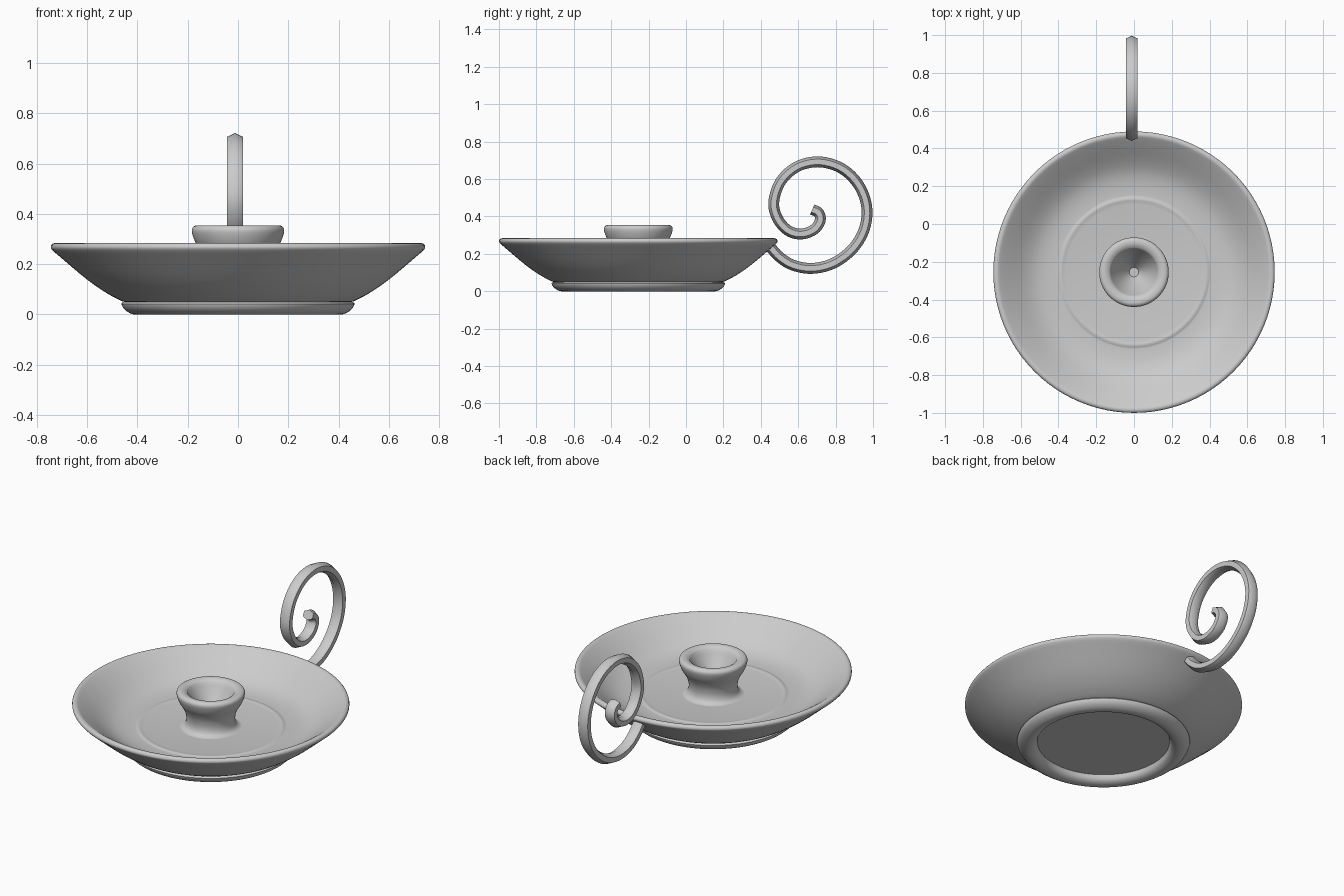
import bpy, bmesh, math
from mathutils import Vector

if "Cube" in bpy.data.objects:
    bpy.data.objects.remove(bpy.data.objects["Cube"])

CENTRE_Y = -0.255


def smooth_path(pts, steps):
    """Catmull-Rom curve through 2D points."""
    p = [Vector(q) for q in pts]
    p = [2 * p[0] - p[1]] + p + [2 * p[-1] - p[-2]]
    out = []
    for i in range(1, len(p) - 2):
        a, b, c, d = p[i - 1:i + 3]
        for s in range(steps):
            t = s / steps
            out.append(0.5 * (2 * b + (c - a) * t + (2 * a - 5 * b + 4 * c - d) * t * t
                              + (3 * b - a - 3 * c + d) * t ** 3))
    return out + [p[-2]]


def finish(name, bm, angle):
    bmesh.ops.recalc_face_normals(bm, faces=bm.faces)
    me = bpy.data.meshes.new(name)
    bm.to_mesh(me)
    bm.free()
    ob = bpy.data.objects.new(name, me)
    bpy.context.collection.objects.link(ob)
    bpy.ops.object.select_all(action='DESELECT')
    ob.select_set(True)
    bpy.context.view_layer.objects.active = ob
    bpy.ops.object.shade_smooth_by_angle(angle=math.radians(angle))
    return ob


def lathe(name, profile, segments=96):
    """Revolve (radius, z) points about the dish axis; ends on the axis close up."""
    bm = bmesh.new()
    verts = [bm.verts.new((r, 0, z)) for r, z in profile]
    edges = [bm.edges.new(e) for e in zip(verts, verts[1:])]
    bmesh.ops.spin(bm, geom=verts + edges, cent=(0, 0, 0), axis=(0, 0, 1),
                   angle=2 * math.pi, steps=segments, use_duplicate=False)
    bmesh.ops.remove_doubles(bm, verts=bm.verts, dist=1e-5)
    bmesh.ops.translate(bm, verts=bm.verts, vec=(0, CENTRE_Y, 0))
    return finish(name, bm, 40)


# Dish: recessed underside, rounded foot, flared wall, rolled rim, floor with a faint raised ring
foot = smooth_path([(0.355, 0.04), (0.366, 0.015), (0.39, 0.001), (0.42, 0.001),
                    (0.45, 0.018), (0.464, 0.042), (0.452, 0.05)], 3)
wall = smooth_path([(0.46, 0.052), (0.52, 0.083), (0.60, 0.138), (0.70, 0.222),
                    (0.74, 0.257), (0.744, 0.272), (0.737, 0.281), (0.724, 0.283),
                    (0.708, 0.275), (0.66, 0.241), (0.59, 0.19), (0.53, 0.157),
                    (0.47, 0.141), (0.408, 0.136), (0.396, 0.138), (0.385, 0.14),
                    (0.374, 0.138), (0.362, 0.136)], 3)
lathe("dish", [(0, 0.04)] + [tuple(p) for p in foot + wall] + [(0, 0.136)])

# Candle holder: waisted stem with a thick rounded lip and a tapering socket
stem = smooth_path([(0.18, 0.134), (0.155, 0.139), (0.138, 0.155), (0.131, 0.185),
                    (0.137, 0.225), (0.153, 0.26), (0.17, 0.288), (0.182, 0.32),
                    (0.183, 0.34), (0.172, 0.352), (0.155, 0.354), (0.14, 0.35),
                    (0.127, 0.342)], 3)
lathe("candle_holder", [tuple(p) for p in stem] + [(0.12, 0.32), (0.025, 0.2), (0, 0.2)], 64)

# Handle: six-sided bar following a scroll in the side plane
path = smooth_path([(0.452, 0.235), (0.50, 0.183), (0.57, 0.14), (0.67, 0.122),
                    (0.78, 0.146), (0.88, 0.215), (0.945, 0.31), (0.968, 0.415),
                    (0.95, 0.515), (0.895, 0.605), (0.81, 0.668), (0.70, 0.692),
                    (0.59, 0.664), (0.505, 0.585), (0.469, 0.475), (0.49, 0.388),
                    (0.545, 0.325), (0.615, 0.306), (0.685, 0.33), (0.718, 0.38),
                    (0.708, 0.42), (0.675, 0.437)], 5)
bm = bmesh.new()
rings = []
for i, p in enumerate(path):
    t = (path[min(i + 1, len(path) - 1)] - path[max(i - 1, 0)]).normalized()
    n = Vector((t.y, -t.x))
    ring = []
    for k in range(6):
        a = k * math.pi / 3
        q = p + n * 0.029 * math.cos(a)
        ring.append(bm.verts.new((-0.012 + 0.036 * math.sin(a), q.x, q.y)))
    rings.append(ring)
for r0, r1 in zip(rings, rings[1:]):
    for k in range(6):
        j = (k + 1) % 6
        bm.faces.new((r0[k], r0[j], r1[j], r1[k]))
bm.faces.new(rings[0])
bm.faces.new(rings[-1])
finish("scroll_handle", bm, 58)
